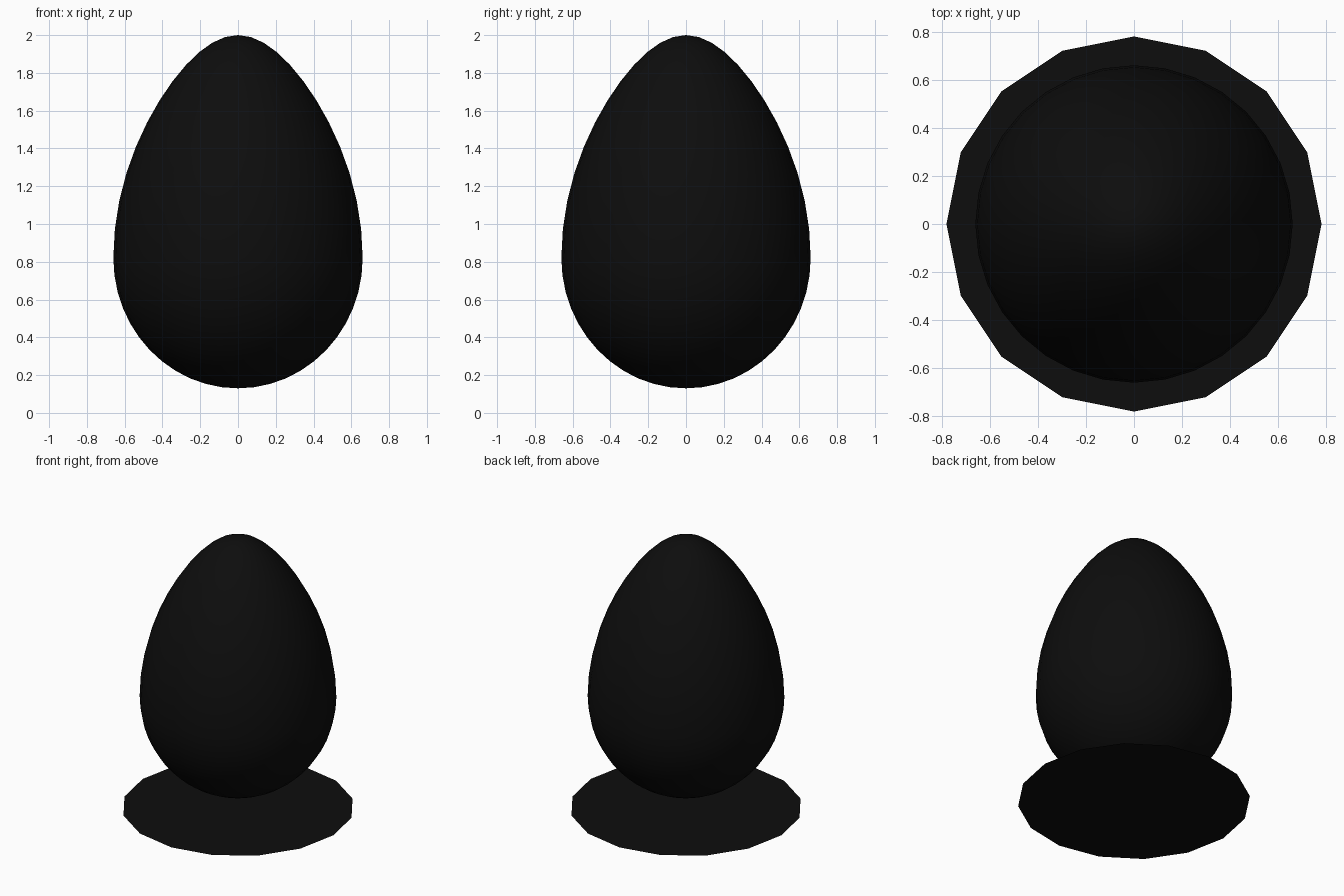
import bpy
import bmesh

if "Cube" in bpy.data.objects:
    bpy.data.objects.remove(bpy.data.objects["Cube"])

black = bpy.data.materials.new("near_black")
black.diffuse_color = (0.004, 0.004, 0.004, 1)
black.use_nodes = True
black.node_tree.nodes["Principled BSDF"].inputs["Base Color"].default_value = black.diffuse_color

BELLY_Z, RADIUS = 0.82, 0.66
LOWER, UPPER = 0.69, 1.18


def add_object(name, bm):
    mesh = bpy.data.meshes.new(name)
    bm.to_mesh(mesh)
    bm.free()
    mesh.materials.append(black)
    obj = bpy.data.objects.new(name, mesh)
    bpy.context.collection.objects.link(obj)
    return obj


# Egg: a sphere stretched upward from its belly and tapered to the tip
bm = bmesh.new()
bmesh.ops.create_uvsphere(bm, u_segments=32, v_segments=24, radius=1)
for v in bm.verts:
    s = v.co.z
    taper = 1 - 0.22 * s * s if s > 0 else 1
    v.co.x *= RADIUS * taper
    v.co.y *= RADIUS * taper
    v.co.z = BELLY_Z + s * (UPPER if s > 0 else LOWER)
for f in bm.faces:
    f.smooth = True
add_object("egg", bm)

# Base: a flat sixteen-sided disc below the floating egg
bm = bmesh.new()
bmesh.ops.create_circle(bm, cap_ends=True, segments=16, radius=0.78)
bmesh.ops.recalc_face_normals(bm, faces=bm.faces)
for f in bm.faces:
    f.normal_update()
    if f.normal.z < 0:
        f.normal_flip()
add_object("base_disc", bm)
